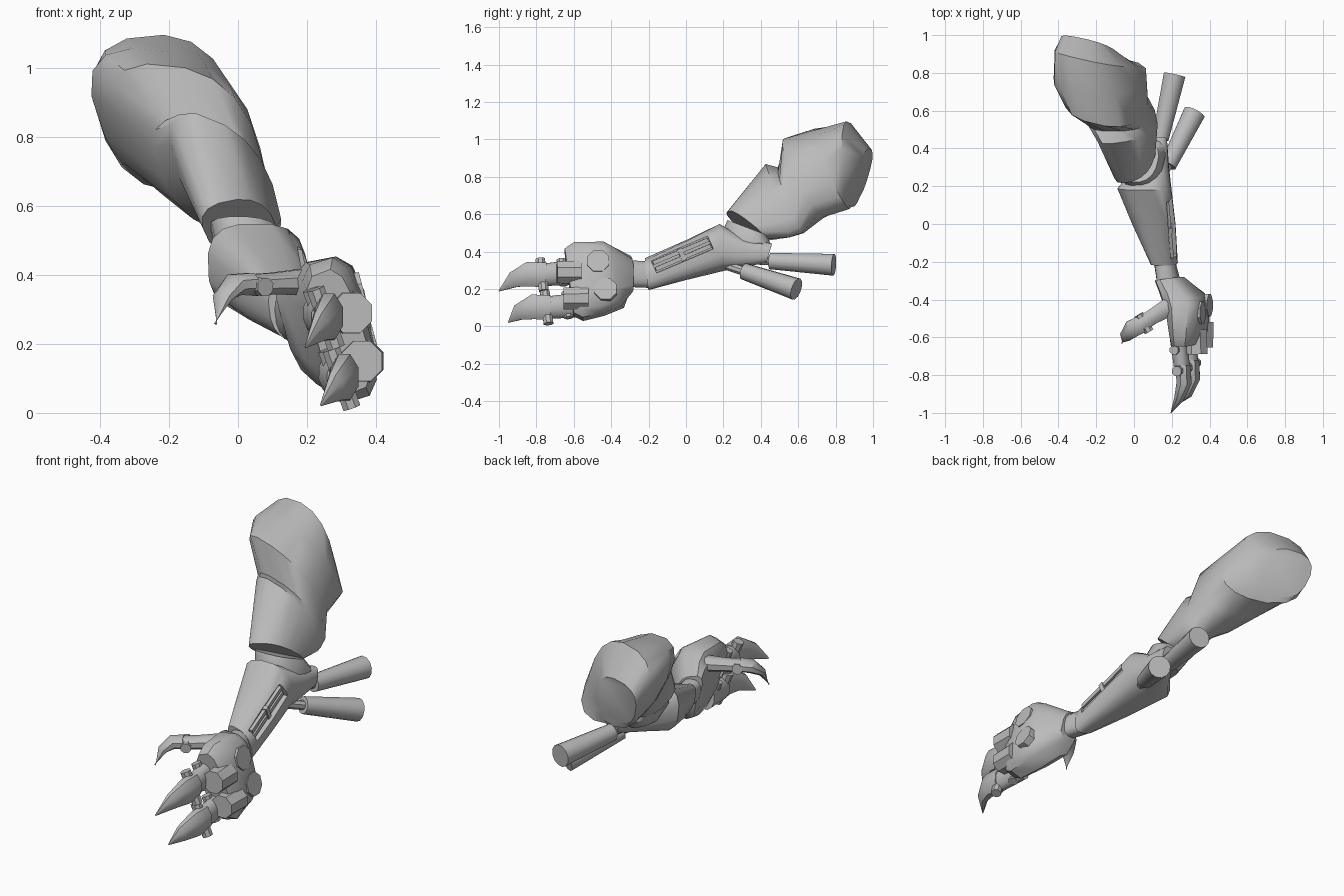
import bpy, bmesh, math
from mathutils import Vector as V, Euler, Matrix

if "Cube" in bpy.data.objects:
    bpy.data.objects.remove(bpy.data.objects["Cube"])

grey = bpy.data.materials.new("plain grey")
grey.use_nodes = True
grey.diffuse_color = (0.5, 0.5, 0.5, 1)
grey.node_tree.nodes["Principled BSDF"].inputs["Base Color"].default_value = (0.5, 0.5, 0.5, 1)
parts = []


def finish(name, bm):
    bmesh.ops.recalc_face_normals(bm, faces=bm.faces)
    mesh = bpy.data.meshes.new(name)
    bm.to_mesh(mesh)
    bm.free()
    mesh.materials.append(grey)
    obj = bpy.data.objects.new(name, mesh)
    bpy.context.collection.objects.link(obj)
    parts.append(obj)
    return obj


def skin(name, rings):
    """Join closed rings of points and cap both ends."""
    bm = bmesh.new()
    loops = [[bm.verts.new(p) for p in ring] for ring in rings]
    n = len(loops[0])
    for a, b in zip(loops, loops[1:]):
        for i in range(n):
            j = (i + 1) % n
            bm.faces.new((a[i], a[j], b[j], b[i]))
    bm.faces.new(loops[0])
    bm.faces.new(loops[-1])
    return finish(name, bm)


def loft(name, sections, n=16, power=0.8):
    """Each section is top point, bottom point and sideways half vector."""
    rings = []
    for top, bottom, side in sections:
        top, bottom, side = V(top), V(bottom), V(side)
        mid, up = (top + bottom) / 2, (top - bottom) / 2
        ring = []
        for k in range(n):
            t = 2 * math.pi * (k + 0.5) / n
            c, s = math.cos(t), math.sin(t)
            ring.append(mid + side * math.copysign(abs(c) ** power, c)
                        + up * math.copysign(abs(s) ** power, s))
        rings.append(ring)
    return skin(name, rings)


def tube(name, path, n=8, flat=1.0):
    """Sweep along (point, radius) pairs; flat scales the sideways width."""
    pts = [V(p) for p, r in path]
    rings = []
    for i, (p, r) in enumerate(path):
        d = (pts[min(i + 1, len(pts) - 1)] - pts[max(i - 1, 0)]).normalized()
        ref = V((0, 0, 1)) if abs(d.z) < 0.8 else V((0, 1, 0))
        side = d.cross(ref).normalized()
        up = side.cross(d)
        angles = [2 * math.pi * (k + 0.5) / n for k in range(n)]
        rings.append([pts[i] + side * r * flat * math.cos(t) + up * r * math.sin(t) for t in angles])
    return skin(name, rings)


def box(name, centre, size, rot):
    bm = bmesh.new()
    bmesh.ops.create_cube(bm, size=1)
    m = Matrix.Translation(centre) @ Euler(rot).to_matrix().to_4x4() @ Matrix.Diagonal((*size, 1))
    bmesh.ops.transform(bm, matrix=m, verts=bm.verts)
    return finish(name, bm)


# Upper arm: sleeve above the elbow swelling into the shoulder
loft("upper_arm", [
    ((-.03, .22, .615), (.04, .42, .46), (.1, .02, .02)),
    ((-.08, .43, .855), (.01, .55, .49), (.15, .02, -.06)),
    ((-.11, .49, .84), (-.02, .63, .51), (.17, 0, -.05)),
    ((-.21, .53, 1.01), (-.08, .76, .59), (.205, -.05, -.02)),
    ((-.25, .68, 1.055), (-.11, .88, .63), (.23, -.02, -.02)),
    ((-.27, .87, 1.095), (-.14, .89, .645), (.2, -.045, .02)),
    ((-.28, .985, .95), (-.19, .905, .68), (.14, -.03, .01)),
])

# Elbow joint
loft("elbow_joint", [
    ((0, .22, .57), (.05, .43, .49), (.1, 0, 0)),
    ((.02, .19, .5), (.08, .46, .43), (.11, 0, 0)),
    ((.05, .21, .4), (.08, .4, .38), (.08, 0, 0)),
])

# Forearm
forearm = loft("forearm", [
    ((.15, -.22, .36), (.17, -.2, .2), (.07, 0, -.02)),
    ((.1, 0, .46), (.11, 0, .25), (.115, 0, -.01)),
    ((.05, .18, .55), (.06, .2, .295), (.143, 0, 0)),
    ((.09, .31, .47), (.1, .3, .315), (.09, 0, 0)),
    ((.14, .46, .445), (.14, .43, .34), (.035, 0, 0)),
], power=0.72)

# Recessed slot with rails on the outer side of the forearm
tilt = (0.4, 0, 0.09)
basis = Euler(tilt).to_matrix()
slot = V((.215, -.02, .385))
cutter = box("slot_cutter", slot, (.07, .33, .075), tilt)
cut = forearm.modifiers.new("slot", 'BOOLEAN')
cut.operation = 'DIFFERENCE'
cut.object = cutter
bpy.context.view_layer.objects.active = forearm
bpy.ops.object.modifier_apply(modifier="slot")
parts.remove(cutter)
bpy.data.objects.remove(cutter)
for i, h in enumerate((-.018, .018)):
    box(f"slot_rail_{i + 1}", slot + basis @ V((-.03, 0, h)), (.025, .32, .022), tilt)
box("slot_clip", slot + basis @ V((-.027, 0, 0)), (.03, .025, .07), tilt)

# Exhaust pipes behind the elbow
for i, (a, b) in enumerate([((.14, .45, .35), (.215, .79, .33)),
                            ((.18, .31, .295), (.32, .59, .2))]):
    a, b = V(a), V(b)
    d = (b - a).normalized()
    tube(f"pipe_stem_{i + 1}", [(a - d * .1, .025), (a + d * .02, .025)])
    tube(f"pipe_{i + 1}", [(a, .045), (b, .06)], n=12)

# Wrist
loft("wrist", [
    ((.15, -.19, .35), (.17, -.19, .205), (.055, 0, 0)),
    ((.17, -.32, .355), (.2, -.3, .21), (.06, 0, 0)),
])

# Hand
loft("hand", [
    ((.165, -.29, .37), (.21, -.29, .19), (.07, .01, -.02)),
    ((.225, -.38, .425), (.28, -.34, .1), (.115, -.02, .01)),
    ((.24, -.44, .45), (.32, -.44, .06), (.105, 0, .02)),
    ((.24, -.6, .445), (.35, -.55, .035), (.08, 0, .025)),
    ((.24, -.65, .41), (.345, -.6, .06), (.065, 0, .025)),
], n=12, power=0.65)

# Knuckle studs on the front and the outer side of the hand
studs = [((.325, -.56, .29), (.33, -.69, .29)), ((.36, -.52, .15), (.36, -.655, .15)),
         ((.28, -.47, .33), (.365, -.47, .352)), ((.32, -.43, .18), (.402, -.43, .202))]
for i, (a, b) in enumerate(studs):
    tube(f"knuckle_stud_{i + 1}", [(a, .067), (b, .063)])

# Two fingers: base segment, hinge pins and claw
for name, o, tip in [("upper", V((.255, -.77, .275)), (.195, -1, .19)),
                     ("lower", V((.3, -.745, .1)), (.24, -.95, .022))]:
    pin = V((.03, .01, -.085))
    root = o + V((-.02, .11, .015))
    tube(name + "_finger_base", [(root + V((0, .06, 0)), .068), (o, .062)], n=12, flat=.7)
    tube(name + "_finger_root_pin", [(root - pin * .8, .026), (root + pin * .8, .026)])
    tube(name + "_finger_hinge", [(o - pin, .028), (o + pin, .028)])
    tube(name + "_claw", [(o + V((.005, .02, 0)), .072), (o + V((.01, -.07, .005)), .072),
                          (o + V((-.015, -.15, -.025)), .046), (tip, .003)], flat=.6)

# Thumb: base segment, hinge and claw
tube("thumb_base", [((.2, -.43, .38), .042), ((.1, -.49, .375), .034), ((.03, -.535, .37), .034)], flat=1.3)
tube("thumb_hinge", [((.08, -.57, .365), .028), ((.025, -.48, .372), .028)])
tube("thumb_claw", [((.04, -.53, .375), .034), ((-.01, -.555, .372), .034),
                    ((-.045, -.595, .335), .022), ((-.065, -.63, .258), .003)], flat=1.5)

# Smooth shading with sharp edges kept
for obj in bpy.context.selected_objects:
    obj.select_set(False)
for obj in parts:
    obj.select_set(True)
bpy.context.view_layer.objects.active = forearm
bpy.ops.object.shade_smooth_by_angle(angle=math.radians(40))
